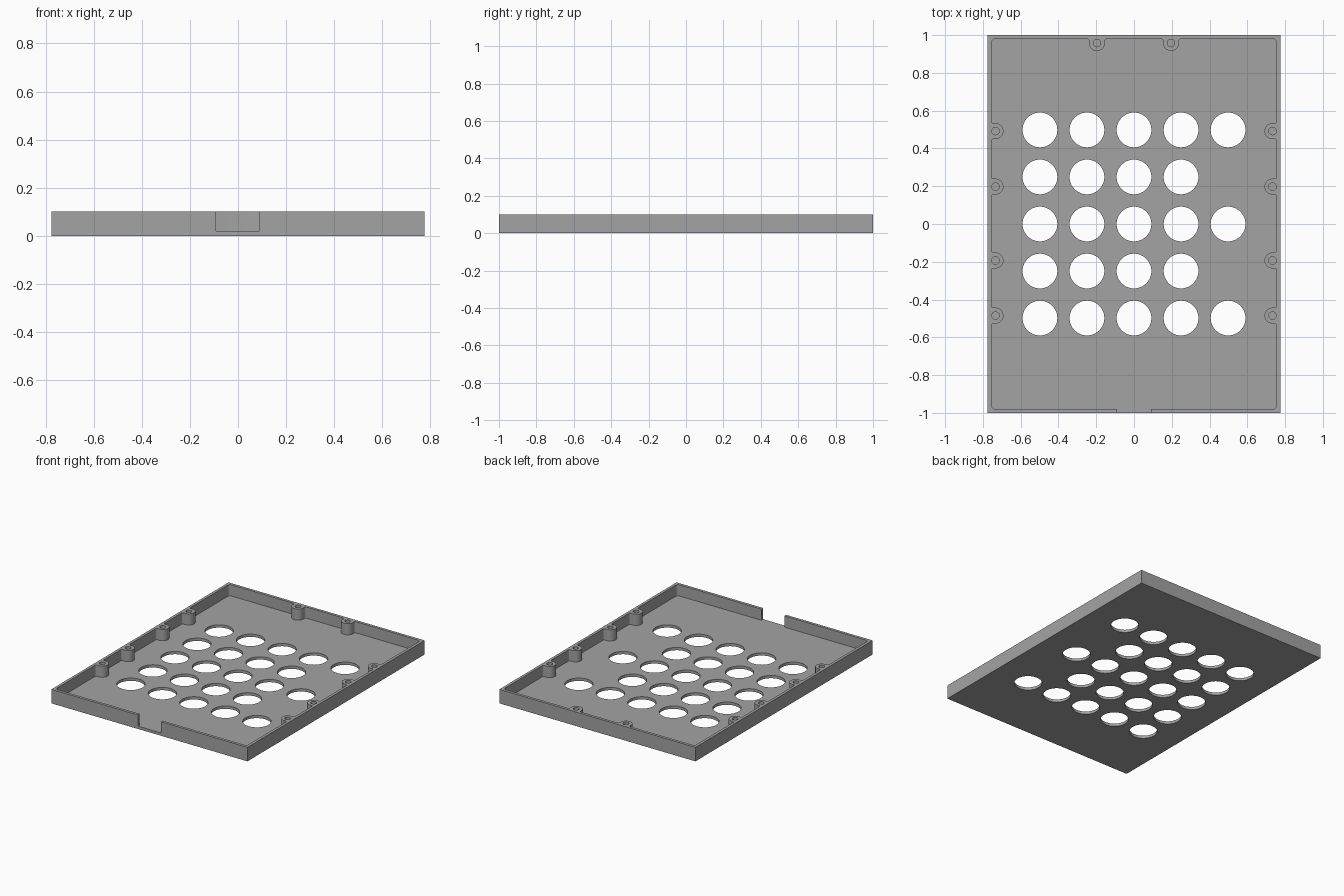
import bpy, bmesh, math
from mathutils import Vector

if "Cube" in bpy.data.objects:
    bpy.data.objects.remove(bpy.data.objects["Cube"])

HX, HY, H = 0.775, 1.0, 0.10        # outer half sizes and height
FLOOR, WALL = 0.02, 0.02
IX, IY = HX - WALL, HY - WALL       # cavity half sizes
BOSS_R, NECK, FILLET, CORNER = 0.042, 0.022, 0.01, 0.02

grey = bpy.data.materials.new("plain grey")
grey.diffuse_color = (0.37, 0.37, 0.37, 1)
grey.use_nodes = True
grey.node_tree.nodes["Principled BSDF"].inputs["Base Color"].default_value = grey.diffuse_color


def prism(bm, pts, z0, z1):
    """Extrude a closed counter-clockwise outline from z0 to z1."""
    face = bm.faces.new([bm.verts.new((p[0], p[1], z0)) for p in pts])
    top = bmesh.ops.extrude_face_region(bm, geom=[face])["geom"]
    verts = [v for v in top if isinstance(v, bmesh.types.BMVert)]
    bmesh.ops.translate(bm, verts=verts, vec=(0, 0, z1 - z0))


def circle(x, y, r, n):
    return [(x + r * math.cos(2 * math.pi * i / n),
             y + r * math.sin(2 * math.pi * i / n)) for i in range(n)]


def rect(x0, x1, y0, y1):
    return [(x0, y0), (x1, y0), (x1, y1), (x0, y1)]


def make(name, shapes):
    bm = bmesh.new()
    for pts, z0, z1 in shapes:
        prism(bm, pts, z0, z1)
    bmesh.ops.recalc_face_normals(bm, faces=bm.faces)
    mesh = bpy.data.meshes.new(name)
    bm.to_mesh(mesh)
    bm.free()
    mesh.materials.append(grey)
    obj = bpy.data.objects.new(name, mesh)
    bpy.context.collection.objects.link(obj)
    return obj


def arc(c, r, a0, a1, n, u, v):
    """Arc in the wall's own axes: u along the wall, v inward."""
    angles = [math.radians(a0 + (a1 - a0) * i / n) for i in range(n + 1)]
    return [c + u * r * math.cos(a) + v * r * math.sin(a) for a in angles]


# Screw boss positions along each wall, walked counter-clockwise
SIDE_Y = (-0.485, -0.193, 0.198, 0.492)
walls = [((1, 0), IX, IY, ()),
         ((0, 1), IY, IX, SIDE_Y),
         ((-1, 0), IX, IY, (-0.196, 0.196)),
         ((0, -1), IY, IX, [-y for y in reversed(SIDE_Y)])]

# Cavity outline with filleted bosses bulging inward from the walls
outline, screws = [], []
for direction, half, dist, bosses in walls:
    u = Vector(direction)
    v = Vector((-u.y, u.x))
    base = -v * dist
    for t in bosses:
        p = base + u * t
        off = u * (BOSS_R + FILLET)
        outline += arc(p - off + v * FILLET, FILLET, -90, 0, 4, u, v)
        outline += arc(p + v * NECK, BOSS_R, 180, 0, 16, u, v)
        outline += arc(p + off + v * FILLET, FILLET, 180, 270, 4, u, v)
        screws.append(p + v * NECK)
    corner = base + u * (half - CORNER) + v * CORNER
    outline += arc(corner, CORNER, -90, 0, 5, u, v)

# Button holes: the second and fourth rows have no fifth hole
grid = [(0.249 * i, 0.249 * j) for j in range(-2, 3) for i in range(-2, 3)
        if not (i == 2 and j in (-1, 1))]

case = make("case_tray", [(rect(-HX, HX, -HY, HY), 0, H)])
cutters = [
    make("cavity_cutter", [(outline, FLOOR, H + 0.1)]),
    make("button_hole_cutter", [(circle(x, y, 0.092, 48), -0.1, H) for x, y in grid]),
    make("screw_hole_cutter", [(circle(s.x, s.y, 0.02, 12), FLOOR, H + 0.1) for s in screws]),
    make("cable_notch_cutter", [(rect(-0.091, 0.09, -HY - 0.1, -IY + 0.01), FLOOR, H + 0.1)]),
]

# Carve the tray, then discard the cutters
bpy.context.view_layer.objects.active = case
case.select_set(True)
for cutter in cutters:
    mod = case.modifiers.new(cutter.name, "BOOLEAN")
    mod.operation, mod.solver, mod.object = "DIFFERENCE", "EXACT", cutter
    bpy.ops.object.modifier_apply(modifier=mod.name)
    bpy.data.objects.remove(cutter)

bpy.ops.object.select_all(action="DESELECT")
case.select_set(True)
bpy.ops.object.shade_smooth_by_angle(angle=math.radians(31))
